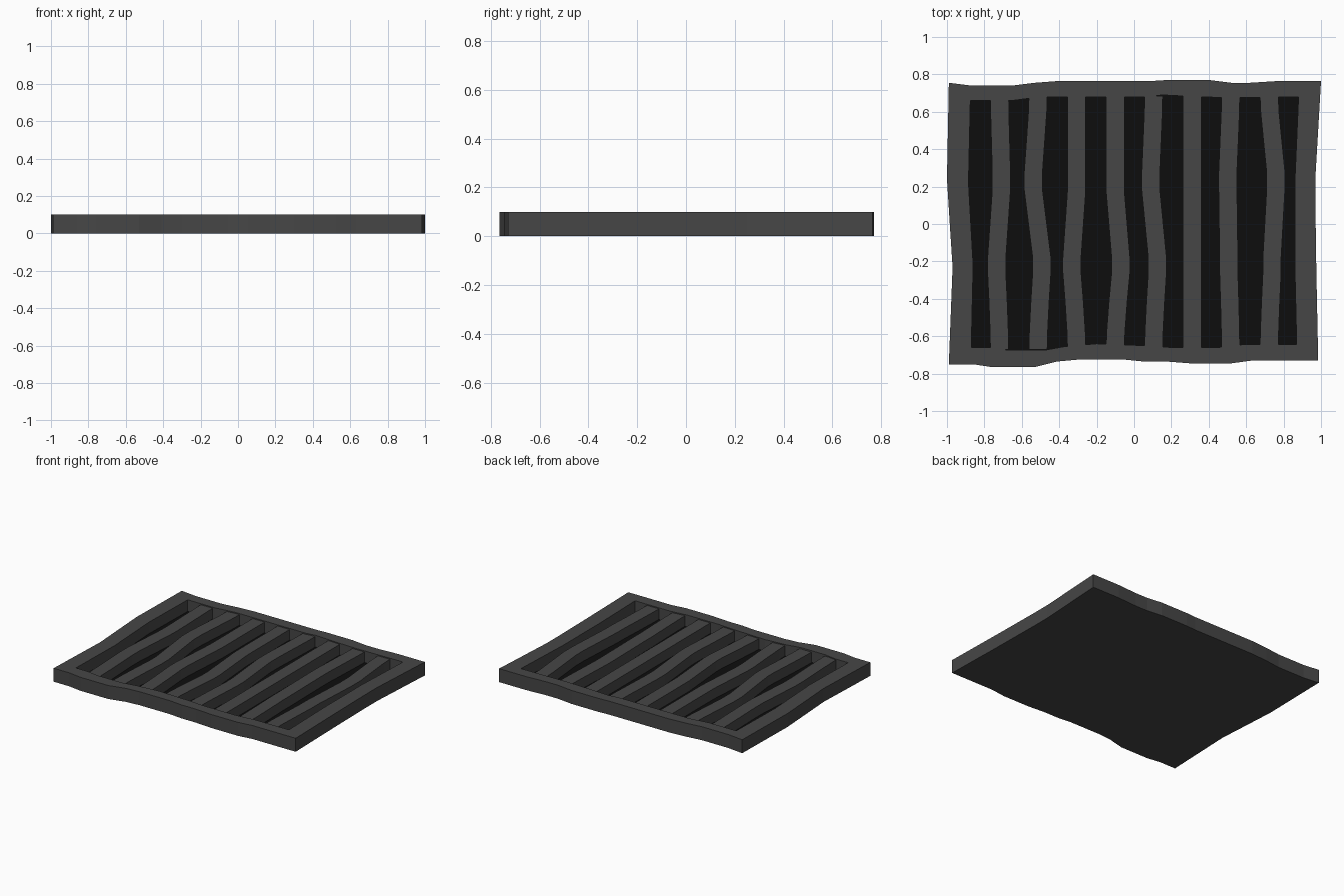
import bpy
import bmesh

default_cube = bpy.data.objects.get("Cube")
if default_cube:
    bpy.data.objects.remove(default_cube, do_unlink=True)


def make_material(name, value):
    material = bpy.data.materials.new(name)
    material.use_nodes = True
    colour = (value, value, value, 1.0)
    material.diffuse_color = colour
    shader = next(n for n in material.node_tree.nodes if n.type == "BSDF_PRINCIPLED")
    shader.inputs["Base Color"].default_value = colour
    shader.inputs["Roughness"].default_value = 0.8
    return material


iron = make_material("dark grey iron", 0.062)
black = make_material("black drain", 0.004)


def prism(name, loops, bottom, top, material):
    """Fill one outline, with optional hole outlines, and extrude it upwards."""
    bm = bmesh.new()
    edges = []
    for loop in loops:
        verts = [bm.verts.new((x, y, bottom)) for x, y in loop]
        for start, end in zip(verts, verts[1:] + verts[:1]):
            edges.append(bm.edges.new((start, end)))
    bmesh.ops.triangle_fill(bm, use_beauty=True, use_dissolve=False, edges=edges)
    result = bmesh.ops.extrude_face_region(bm, geom=bm.faces[:], use_keep_orig=True)
    raised = [g for g in result["geom"] if isinstance(g, bmesh.types.BMVert)]
    bmesh.ops.translate(bm, verts=raised, vec=(0, 0, top - bottom))
    bmesh.ops.recalc_face_normals(bm, faces=bm.faces[:])
    mesh = bpy.data.meshes.new(name)
    bm.to_mesh(mesh)
    bm.free()
    mesh.materials.append(material)
    obj = bpy.data.objects.new(name, mesh)
    bpy.context.collection.objects.link(obj)
    return obj


# Wavy outer outline, clockwise from the back right corner of the model
back_edge = [(-.99, .755), (-.87, .74), (-.65, .74), (-.53, .755), (-.4, .765),
             (.1, .765), (.18, .77), (.4, .77), (.52, .755), (.62, .755), (.78, .765)]
left_edge = [(1, .765), (.97, .25), (.97, .1), (.975, -.25)]
front_edge = [(.985, -.73), (.63, -.73), (.52, -.745), (.3, -.745), (.17, -.735),
              (.05, -.735), (-.05, -.725), (-.3, -.725), (-.41, -.735),
              (-.53, -.765), (-.76, -.765), (-.86, -.75)]
right_edge = [(-.99, -.75), (-.97, -.23), (-.985, 0), (-1, .24)]
outer = back_edge + left_edge + front_edge + right_edge

# Opening inside the rim
inner = [(-.875, .66), (-.65, .66), (-.5, .68), (.08, .68), (.15, .69), (.35, .68),
         (.5, .675), (.88, .68), (.86, .22), (.86, -.22), (.87, -.645), (.58, -.645),
         (.45, -.66), (.2, -.66), (.05, -.65), (-.2, -.64), (-.37, -.655),
         (-.48, -.675), (-.67, -.675), (-.77, -.66), (-.87, -.66), (-.86, -.22),
         (-.885, .22)]

prism("base_plate", [outer], 0, 0.008, iron)
prism("drain_floor", [inner], 0.008, 0.014, black)
prism("rim_frame", [outer, inner], 0.008, 0.1, iron)

# Slats: each bends sideways by one amount behind the middle, another in front
bends = [(.01, -.015), (-.025, .02), (0, -.025), (0, .03),
         (-.015, .02), (0, 0), (-.015, -.01), (.035, .015)]
SPACING = 0.206
HALF_WIDTH = 0.049
for index, (rear, fore) in enumerate(bends):
    middle = (index - 3.5) * SPACING + 0.002
    path = [(0, .685), (rear * .1, .6), (rear * .6, .42), (rear, .28), (rear, .18),
            ((rear + fore) / 2, 0), (fore, -.18), (fore, -.26),
            (fore * .5, -.42), (fore * .1, -.58), (0, -.67)]
    near_side = [(middle + dx - HALF_WIDTH, y) for dx, y in path]
    far_side = [(middle + dx + HALF_WIDTH, y) for dx, y in reversed(path)]
    prism(f"slat_{index + 1}", [near_side + far_side], 0.012, 0.092, iron)
